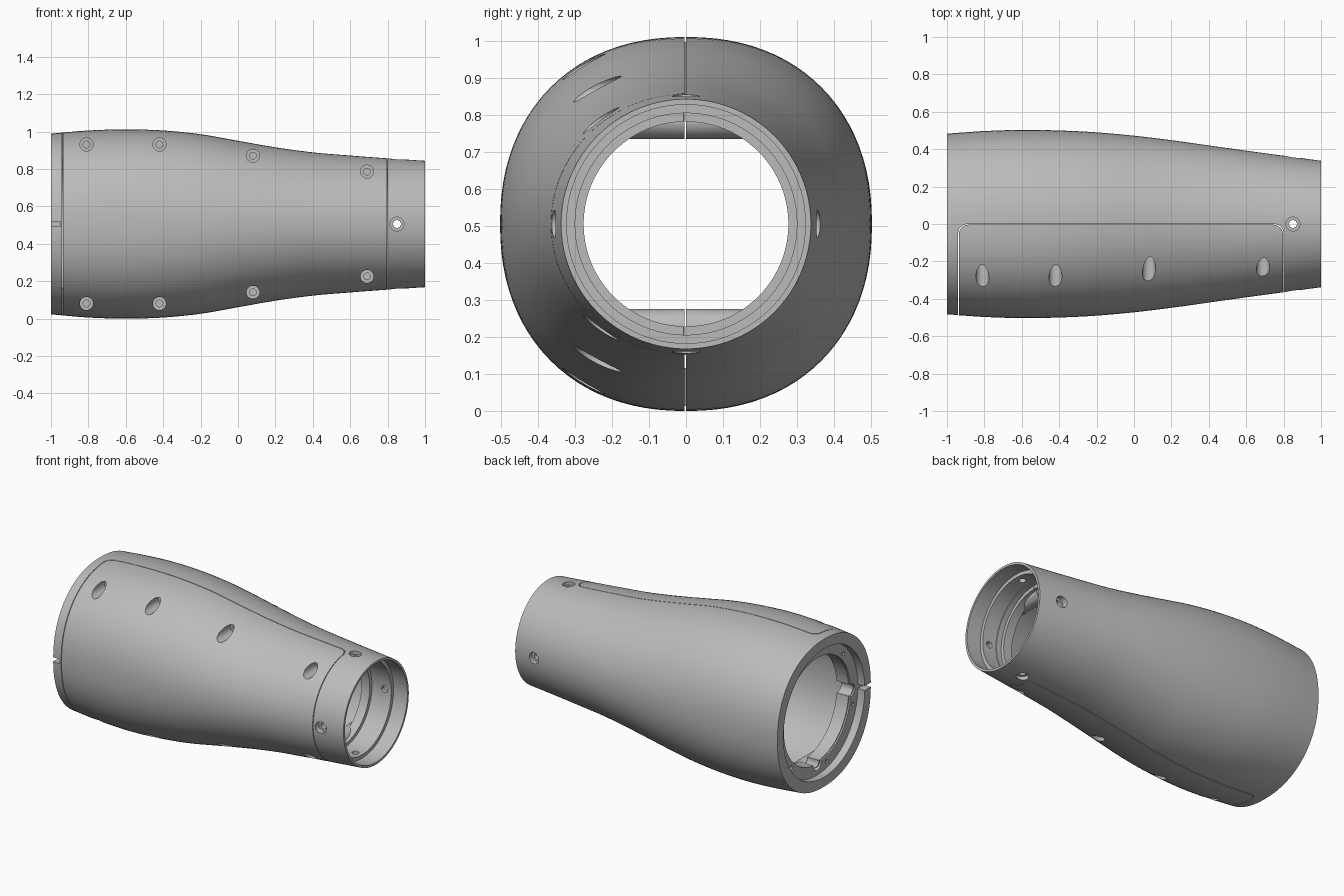
import bpy, bmesh, math
from mathutils import Matrix, Vector

cube = bpy.data.objects.get("Cube")
if cube:
    bpy.data.objects.remove(cube)

AXIS_Z = 0.506
SIDES = 96
CENTRE = Matrix.Translation((0, 0, AXIS_Z))

# Half widths, half heights and squareness at even steps from x = -1 to x = 1
WIDTH = [.483, .497, .503, .5, .49, .472, .448, .42, .392, .365, .338]
HEIGHT = [.483, .5, .506, .5, .48, .445, .41, .383, .366, .351, .338]
POWER = [2.2, 2.2, 2.2, 2.15, 2.1, 2.06, 2.03, 2, 2, 2, 2]

grey = bpy.data.materials.new("plain grey")
grey.use_nodes = True
grey.diffuse_color = (.5, .5, .5, 1)
grey.node_tree.nodes["Principled BSDF"].inputs["Base Color"].default_value = (.5, .5, .5, 1)


def sample(table, x):
    """Smooth value of a table at x."""
    t = min(max((x + 1) * 5, 0), 9.9999)
    i = int(t)
    f = t - i
    a, b = table[i], table[i + 1]
    before = table[i - 1] if i else 2 * a - b
    after = table[i + 2] if i < 9 else 2 * b - a
    return a + f / 2 * (b - before + f * (2 * before - 5 * a + 4 * b - after
                                         + f * (3 * (a - b) + after - before)))


def section(x, inset=0):
    return (x, sample(WIDTH, x) - inset, sample(HEIGHT, x) - inset, sample(POWER, x))


def squircle(x, width, height, power):
    """One ring of points across the axis."""
    ring = []
    for i in range(SIDES):
        a = math.tau * i / SIDES
        c, s = math.cos(a), math.sin(a)
        ring.append(Vector((x, math.copysign(abs(c) ** (2 / power), c) * width,
                            math.copysign(abs(s) ** (2 / power), s) * height)))
    return ring


def skin(bm, rings, matrix):
    """Closed solid through a row of rings."""
    loops = [[bm.verts.new(matrix @ p) for p in ring] for ring in rings]
    n = len(loops[0])
    for lower, upper in zip(loops, loops[1:]):
        for i in range(n):
            j = (i + 1) % n
            bm.faces.new((lower[i], lower[j], upper[j], upper[i]))
    bm.faces.new(loops[0][::-1])
    bm.faces.new(loops[-1])


def lathe(bm, profile, matrix, sides=32):
    """Turned solid along local z from (radius, z) points."""
    skin(bm, [[Vector((r * math.cos(math.tau * i / sides), r * math.sin(math.tau * i / sides), z))
               for i in range(sides)] for r, z in profile], matrix)


def finish(bm, name):
    bmesh.ops.recalc_face_normals(bm, faces=bm.faces)
    mesh = bpy.data.meshes.new(name)
    bm.to_mesh(mesh)
    bm.free()
    mesh.materials.append(grey)
    ob = bpy.data.objects.new(name, mesh)
    bpy.context.collection.objects.link(ob)
    return ob


def boolean(ob, cutter, operation):
    mod = ob.modifiers.new("cut", 'BOOLEAN')
    mod.object = cutter
    mod.operation = operation
    mod.solver = 'EXACT'
    bpy.context.view_layer.objects.active = ob
    bpy.ops.object.modifier_apply(modifier=mod.name)
    bpy.data.objects.remove(cutter)


def panel_region(name, gap):
    """Upright prism with two rounded corners that bounds the front panel."""
    bm = bmesh.new()
    left, right, back, r = -.94 + gap, .8 - gap, -gap, .05
    points = [(left, -.7)]
    for cx, start in ((left + r, 180), (right - r, 90)):
        for k in range(9):
            a = math.radians(start - k * 90 / 8)
            points.append((cx + r * math.cos(a), back - r + r * math.sin(a)))
    points.append((right, -.7))
    skin(bm, [[Vector((x, y, z)) for x, y in points] for z in (-.2, 1.2)], Matrix())
    return finish(bm, name)


# Outer body
bm = bmesh.new()
skin(bm, [squircle(*section(-1 + i / 24)) for i in range(49)], CENTRE)
body = finish(bm, "sleeve_body")

# Cavity with stepped flanges at both ends
stations = [(-1.02, .42), (-.95, .42), (-.95, .345), (-.85, .345)]
rings = [squircle(x, r, r, 2.05) for x, r in stations]
rings += [squircle(*section(-.85 + 1.55 * i / 36, .04)) for i in range(37)]
stations = [(.7, .277), (.76, .277), (.76, .3), (.9, .3), (.9, .323), (1.02, .323)]
rings += [squircle(x, r, r, 2) for x, r in stations]
bm = bmesh.new()
skin(bm, rings, CENTRE)
cavity = finish(bm, "cavity")

# Screw posts cross the cavity from front to back
SCREWS = [(-.81, .425), (-.42, .425), (.08, .365), (.69, .28)]
ALONG_Y = Matrix.Rotation(-math.pi / 2, 4, 'X')
ALONG_X = Matrix.Rotation(math.pi / 2, 4, 'Y')
posts = bmesh.new()
drills = bmesh.new()
for x, offset in SCREWS:
    w, h, p = section(x)[1:]
    surface = -w * (1 - (offset / h) ** p) ** (1 / p)
    for side in (-1, 1):
        place = CENTRE @ Matrix.Translation((x, 0, side * offset)) @ ALONG_Y
        lathe(posts, [(.05, -.7), (.05, .7)], place)
        floor = surface + .11
        lathe(drills, [(.035, -.7), (.035, floor), (.018, floor), (.018, .06)], place)
boolean(cavity, finish(posts, "posts"), 'DIFFERENCE')
boolean(body, cavity, 'DIFFERENCE')

# Four countersunk holes around the narrow end
for k in range(4):
    turn = CENTRE @ Matrix.Translation((.85, 0, 0)) @ Matrix.Rotation(k * math.pi / 2, 4, 'X')
    lathe(drills, [(.021, .25), (.021, .325), (.037, .325), (.037, .6)], turn)

# Small holes and two round notches in the wide flange
for k in range(6):
    turn = CENTRE @ Matrix.Rotation(math.radians(15 + 60 * k), 4, 'X')
    lathe(drills, [(.012, -.98), (.012, -.91)], turn @ Matrix.Translation((0, .382, 0)) @ ALONG_X, 16)
for y, z in ((-.35, 0), (0, -.35)):
    lathe(drills, [(.04, -.98), (.04, -.83)], CENTRE @ Matrix.Translation((0, y, z)) @ ALONG_X)

# Key slot in the wide rim
bmesh.ops.create_cube(drills, size=1, matrix=CENTRE @ Matrix.Translation((-1, -.505, 0))
                      @ Matrix.Diagonal((.1, .19, .028, 1)))
boolean(body, finish(drills, "drills"), 'DIFFERENCE')

# Separate the front panel with a fine gap
panel = bpy.data.objects.new("front_panel", body.data.copy())
bpy.context.collection.objects.link(panel)
boolean(panel, panel_region("panel_bounds", .004), 'INTERSECT')
boolean(body, panel_region("panel_opening", 0), 'DIFFERENCE')

# Smooth shading with crisp edges
bpy.ops.object.select_all(action='DESELECT')
for ob in (body, panel):
    ob.select_set(True)
bpy.context.view_layer.objects.active = body
bpy.ops.object.shade_smooth_by_angle(angle=math.radians(30))
